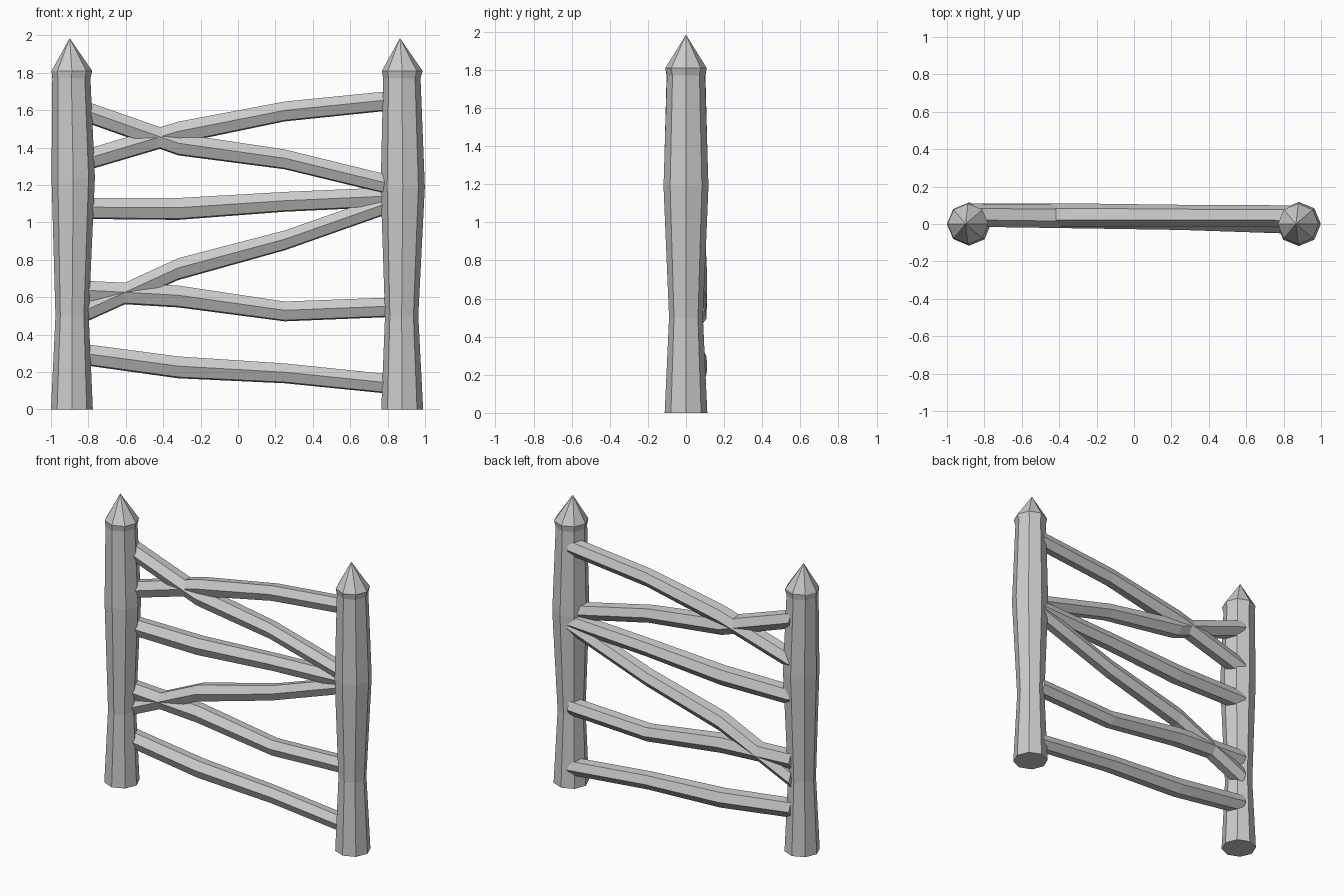
import bpy, bmesh
from math import sin, cos, pi, radians

if "Cube" in bpy.data.objects:
    bpy.data.objects.remove(bpy.data.objects["Cube"])


def loft(name, rings):
    """Skin a list of vertex rings into a closed, flat-shaded object."""
    bm = bmesh.new()
    loops = [[bm.verts.new(p) for p in ring] for ring in rings]
    for a, b in zip(loops, loops[1:]):
        n = len(a)
        for i in range(n):
            j = (i + 1) % n
            if len(b) == 1:
                bm.faces.new((a[i], a[j], b[0]))
            else:
                bm.faces.new((a[i], a[j], b[j], b[i]))
    bm.faces.new(loops[0])
    if len(loops[-1]) > 2:
        bm.faces.new(loops[-1])
    bmesh.ops.recalc_face_normals(bm, faces=bm.faces[:])
    mesh = bpy.data.meshes.new(name)
    bm.to_mesh(mesh)
    bm.free()
    obj = bpy.data.objects.new(name, mesh)
    bpy.context.collection.objects.link(obj)
    return obj


def post(name, profile, tip):
    """Eight-sided post; profile holds (centre x, height, radius)."""
    rings = [[(x + r * cos(i * pi / 4), r * sin(i * pi / 4), z) for i in range(8)]
             for x, z, r in profile]
    loft(name, rings + [[tip]])


def rail(name, heights, y_end=0.043):
    """Six-sided crooked rail with two bends between its ends."""
    z0, z1, z2, z3 = heights
    # run both ends on into the posts
    za = z0 + (z0 - z1) * 0.07 / 0.47
    zb = z3 + (z3 - z2) * 0.06 / 0.53
    xs = (-0.86, -0.32, 0.25, 0.84)
    ys = [0.047 + (y_end - 0.047) * t for t in (0, 0.15, 0.5, 1)]
    radii = (0.062, 0.064, 0.058, 0.057)
    tilt = radians(-6)
    rings = []
    for x, y, z, r in zip(xs, ys, (za, z1, z2, zb), radii):
        rings.append([(x, y + r * cos(i * pi / 3 + tilt), z + r * sin(i * pi / 3 + tilt))
                      for i in range(6)])
    loft(name, rings)


# Posts with waisted shafts and pointed tops
post("left_post", [(-0.888, 0, 0.112), (-0.887, 0.5, 0.089), (-0.881, 1.24, 0.116),
                   (-0.891, 1.77, 0.102), (-0.888, 1.81, 0.109)], (-0.9, 0, 1.985))
post("right_post", [(0.878, 0, 0.112), (0.875, 0.5, 0.089), (0.881, 1.19, 0.118),
                    (0.876, 1.77, 0.1), (0.878, 1.81, 0.109)], (0.866, 0, 1.985))

# Rails, top to bottom: height at left post, first bend, second bend, right post
rail("top_rail", (1.34, 1.48, 1.593, 1.647))
rail("upper_cross_rail", (1.583, 1.417, 1.337, 1.208), 0.005)
rail("middle_rail", (1.075, 1.072, 1.11, 1.134))
rail("lower_cross_rail", (0.535, 0.75, 0.904, 1.09))
rail("lower_rail", (0.63, 0.604, 0.524, 0.545))
rail("bottom_rail", (0.289, 0.225, 0.193, 0.139))
